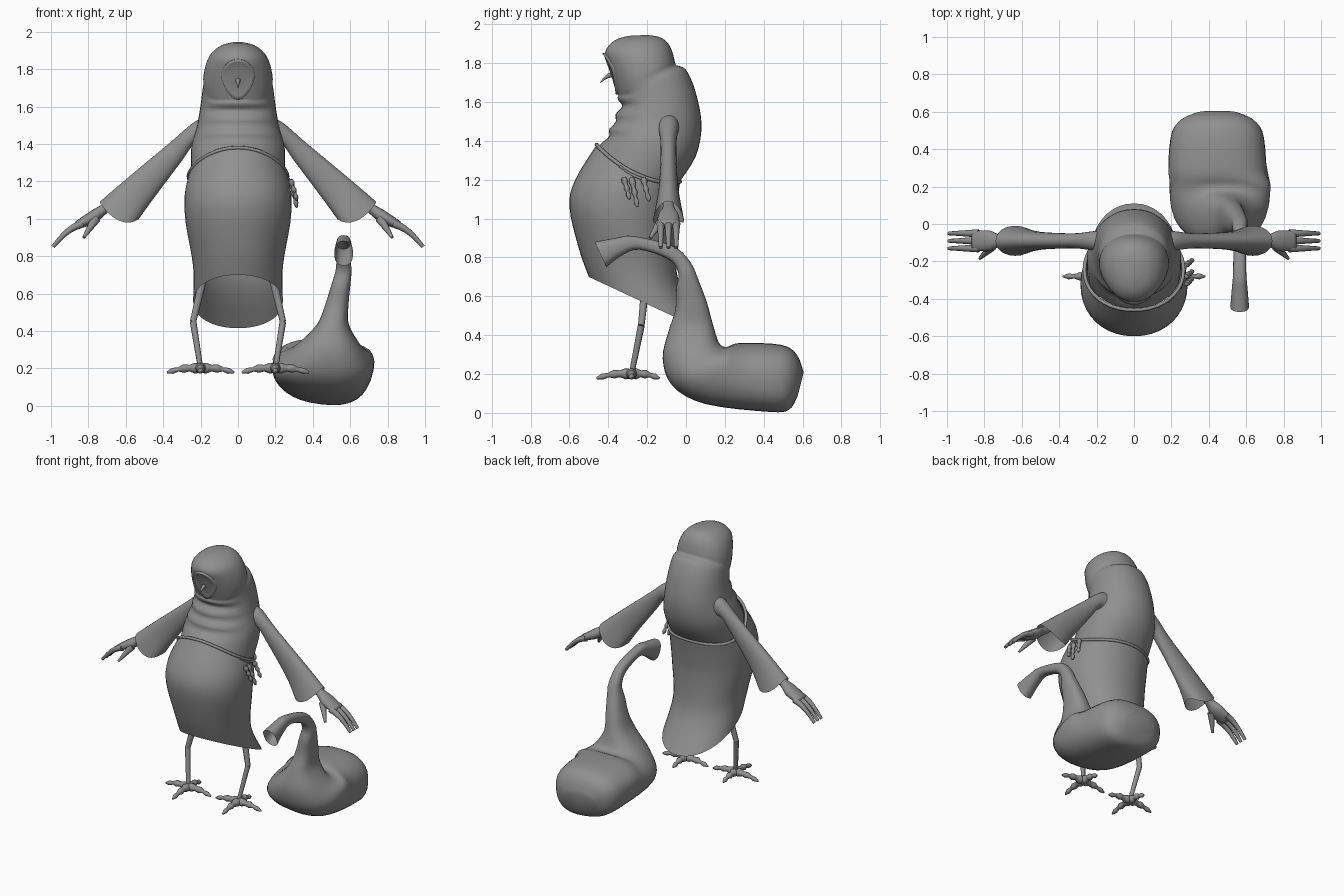
import bpy, bmesh
from math import cos, sin, pi, copysign
from mathutils import Vector

if "Cube" in bpy.data.objects:
    bpy.data.objects.remove(bpy.data.objects["Cube"])

colour = (.28, .28, .28, 1)
grey = bpy.data.materials.new("plain grey")
grey.use_nodes = True
grey.diffuse_color = colour
grey.node_tree.nodes["Principled BSDF"].inputs["Base Color"].default_value = colour


def finish(name, mesh):
    mesh.materials.clear()
    mesh.materials.append(grey)
    for polygon in mesh.polygons:
        polygon.use_smooth = True
    bpy.context.collection.objects.link(bpy.data.objects.new(name, mesh))


def power(value, exponent):
    return copysign(abs(value) ** exponent, value)


def oval(ring, place, sides, exponent):
    """Oval through two opposite points, with a sideways half width and a sag."""
    near, near_z, far, far_z, width, sag = ring
    points = []
    for i in range(sides):
        angle = 2 * pi * i / sides
        c, s = power(cos(angle), exponent), power(sin(angle), exponent)
        along = (1 + c) / 2
        points.append(place(far + (near - far) * along, width * s,
                            far_z + (near_z - far_z) * along - sag * s * s))
    return points


def smooth_rings(rings, steps=4):
    """Fill in rings between the given ones along a smooth spline."""
    rings = [Vector(tuple(r) + (0,) * (6 - len(r))) for r in rings]
    padded = [rings[0]] + rings + [rings[-1]]
    result = []
    for a, b, c, d in zip(padded, padded[1:], padded[2:], padded[3:]):
        for k in range(steps):
            t = k / steps
            result.append(b + (c - a) * t / 2 + (a - b * 2.5 + c * 2 - d / 2) * t ** 2
                          + ((b - c) * 3 + d - a) * t ** 3 / 2)
    return result + [rings[-1]]


def skin(name, rows, cap_first=False, cap_last=False, edit=None):
    bm = bmesh.new()
    rows = [[bm.verts.new(point) for point in row] for row in rows]
    for a, b in zip(rows, rows[1:]):
        for i in range(len(a)):
            bm.faces.new((a[i - 1], a[i], b[i], b[i - 1]))
    if cap_first:
        bm.faces.new(rows[0])
    if cap_last:
        bm.faces.new(rows[-1])
    if edit:
        for vert in bm.verts:
            edit(vert.co)
    bmesh.ops.recalc_face_normals(bm, faces=bm.faces)
    mesh = bpy.data.meshes.new(name)
    bm.to_mesh(mesh)
    bm.free()
    finish(name, mesh)


def loft(name, rings, place, sides=40, exponent=.95, **options):
    skin(name, [oval(r, place, sides, exponent) for r in smooth_rings(rings)], **options)


def tube(name, points, radii, closed=False):
    curve = bpy.data.curves.new(name, "CURVE")
    curve.dimensions = "3D"
    curve.bevel_depth = 1
    curve.bevel_resolution = 2
    curve.use_fill_caps = True
    spline = curve.splines.new("POLY")
    spline.points.add(len(points) - 1)
    spline.use_cyclic_u = closed
    for knot, point, radius in zip(spline.points, points, radii):
        knot.co = (*point, 1)
        knot.radius = radius
    holder = bpy.data.objects.new(name + "_path", curve)
    mesh = bpy.data.meshes.new_from_object(holder)
    bpy.data.objects.remove(holder)
    finish(name, mesh)


def limb(name, start, end, thick, thin, bow=0, knob=0):
    """Tapered, bowed rod with optional knuckles."""
    start, end = Vector(start), Vector(end)
    steps = [i / 12 for i in range(13)]
    tube(name, [start.lerp(end, t) + Vector((0, 0, bow * sin(pi * t))) for t in steps],
         [thick + (thin - thick) * t + knob * sin(3 * pi * t) ** 2 for t in steps])


def body(depth, across, z):
    return across, depth, z


# Head and torso, with soft folds on the throat
def folds(co):
    if co.y < -.2 and 1.4 < co.z < 1.63:
        co.y += .01 * sin((co.z - 1.4) * 80) * min(1, (-.2 - co.y) * 10)


loft("head_and_torso", [
    (-.45, 1.37, -.04, 1.18, .25, .06), (-.4, 1.43, .05, 1.32, .25),
    (-.37, 1.5, .08, 1.48, .22), (-.34, 1.57, .05, 1.65, .2),
    (-.34, 1.61, 0, 1.765, .19), (-.35, 1.64, -.05, 1.79, .185),
    (-.37, 1.7, -.06, 1.82, .185), (-.4, 1.79, -.075, 1.87, .17),
    (-.415, 1.86, -.1, 1.91, .14), (-.37, 1.915, -.14, 1.935, .09),
    (-.3, 1.94, -.2, 1.945, .03)], body, cap_last=True, edit=folds)

# Skirt flaring back to an open hem, and the cord around its waist
waist = (-.46, 1.38, -.03, 1.19, .265, .06)
loft("skirt", [waist, (-.57, 1.2, -.05, 1.05, .285), (-.6, 1.06, -.06, .9, .28),
               (-.55, .84, -.03, .65, .24), (-.5, .7, .11, .415, .24)], body)
cord = [Vector(p) for p in oval(waist, body, 40, .95)]
tube("waist_cord", cord, [.01] * len(cord), closed=True)


# Heart shaped face disc laid on the front of the head, sunk slightly inside its rim
def face_row(scale, lift):
    row = []
    for i in range(28):
        angle = 2 * pi * i / 28
        up = sin(angle)
        x = scale * .09 * cos(angle) * (1 + min(up, 0) / 4)
        z = 1.76 + scale * up * (.09 if up > 0 else .12)
        row.append((x, -.37 - (z - 1.7) / 3 + 2.6 * x * x - lift, z))
    return row


skin("face_disc", [face_row(1.06, -.015), face_row(1, .012), face_row(.85, .006),
                   face_row(.45, .004)], cap_last=True)
limb("beak", (0, -.36, 1.74), (0, -.44, 1.7), .02, .002, bow=.014)

for side, s in (("left", 1), ("right", -1)):
    def arm(out, across, z):
        return s * out, across - .09, z

    # Flared sleeve, open at the cuff
    loft(side + "_sleeve", [
        (.15, 1.54, .15, 1.38, .06), (.23, 1.52, .23, 1.4, .05), (.36, 1.41, .3, 1.31, .04),
        (.6, 1.21, .45, 1.11, .05), (.74, 1.09, .53, 1, .08, .055)], arm, sides=24)

    # Hand: wrist and palm, three fingers and a thumb
    loft(side + "_palm", [(.6, 1.15, .58, 1.12, .02), (.72, 1.08, .7, 1.03, .03),
                          (.79, 1.04, .76, .98, .055), (.87, .985, .85, .945, .052)],
         arm, sides=16, cap_first=True, cap_last=True)
    for number in range(3):
        across = .04 * (number - 1)
        limb(f"{side}_finger_{number + 1}", arm(.83, across, .975), arm(.99, across, .85),
             .022, .01, bow=.02)
    limb(side + "_thumb", arm(.76, -.03, 1), arm(.825, -.095, .9), .026, .008)

    # Thin leg bent at the knee
    hip, knee, ankle = (s * .17, -.2, .75), (s * .24, -.23, .45), (s * .2, -.28, .2)
    limb(side + "_thigh", hip, knee, .025, .018)
    limb(side + "_shin", knee, ankle, .018, .014)

    # Four knuckled toes in a cross
    for number, (dx, dy) in enumerate(((1, 0), (-1, 0), (0, -1), (0, .8))):
        tip = (ankle[0] + .18 * dx, ankle[1] + .18 * dy, .178)
        limb(f"{side}_toe_{number + 1}", ankle, tip, .024, .005, bow=.01, knob=.008)

# Small bony charms hanging from the cord
for number, (y, drop) in enumerate(((-.32, .11), (-.28, .15), (-.22, .12))):
    limb(f"hanging_charm_{number + 1}", (.28, y, 1.21), (.315, y + .03, 1.21 - drop),
         .011, .006, knob=.007)
limb("charm_string", (.25, -.34, 1.27), (.28, -.21, 1.2), .007, .007, bow=-.01)


# Swollen sack with a bent neck and an open mouth
def sack(depth, across, z):
    swell = max(0, min(1, max((.72 - z) * 1.7, (depth - .1) * 6)))
    x = .565 - .12 * swell + across
    return x, depth, z + max(0, .36 - z) * (.445 - x) / 3


loft("long_necked_sack", [
    (-.47, .88, -.41, .75, .05), (-.36, .9, -.33, .81, .042), (-.27, .91, -.24, .84, .035),
    (-.07, .86, -.09, .79, .035), (.02, .78, -.04, .72, .04), (.07, .67, -.05, .64, .05),
    (.11, .56, -.055, .53, .062), (.14, .45, -.09, .42, .085), (.17, .36, -.12, .28, .17),
    (.21, .34, -.07, .14, .245), (.28, .36, .1, .05, .265), (.49, .35, .43, .01, .25),
    (.57, .3, .53, .02, .2), (.605, .21, .57, .08, .12)],
    sack, sides=32, exponent=.82, cap_last=True)
